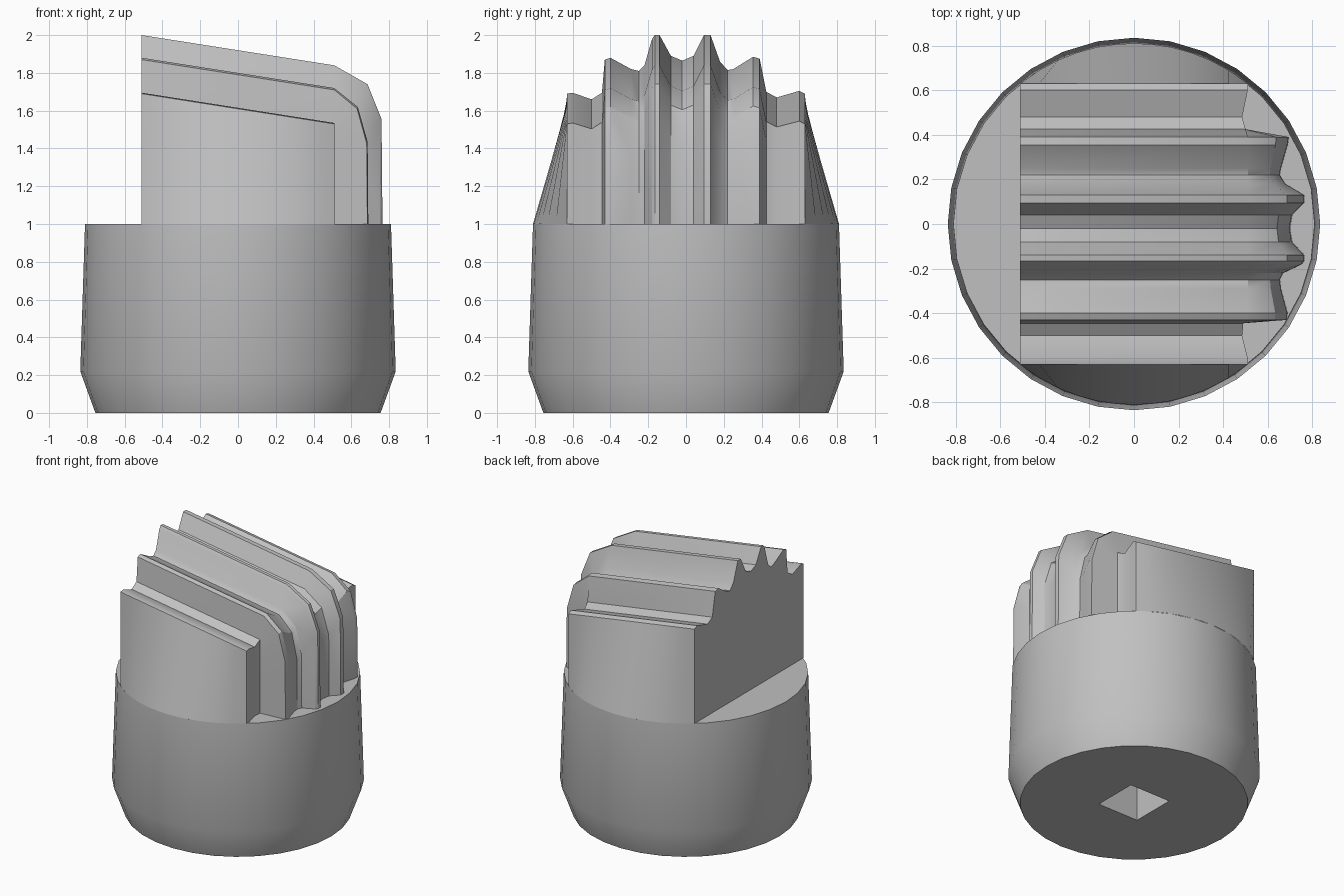
import bpy, bmesh, math

old = bpy.data.objects.get("Cube")
if old:
    bpy.data.objects.remove(old, do_unlink=True)

# Single grey material
grey = bpy.data.materials.new("plain grey")
grey.use_nodes = True
colour = (0.53, 0.53, 0.53, 1)
grey.diffuse_color = colour
grey.node_tree.nodes["Principled BSDF"].inputs["Base Color"].default_value = colour


def make_object(name, bm):
    bmesh.ops.remove_doubles(bm, verts=bm.verts, dist=0.0005)
    bmesh.ops.recalc_face_normals(bm, faces=bm.faces)
    mesh = bpy.data.meshes.new(name)
    bm.to_mesh(mesh)
    bm.free()
    mesh.materials.append(grey)
    ob = bpy.data.objects.new(name, mesh)
    bpy.context.collection.objects.link(ob)
    return ob


def activate(ob):
    bpy.ops.object.select_all(action='DESELECT')
    ob.select_set(True)
    bpy.context.view_layer.objects.active = ob


RIM = 0.81      # radius at the shoulder
SHOULDER = 1.0  # height of the shoulder
HALF = 0.51     # half length of the flat flanks
SIDES = 32

# Round base: stacked rings with caps
bm = bmesh.new()
rings = []
for r, z in ((0.755, 0), (0.835, 0.22), (RIM, SHOULDER)):
    rings.append([bm.verts.new((r * math.cos(math.tau * i / SIDES),
                                r * math.sin(math.tau * i / SIDES), z))
                  for i in range(SIDES)])
for low, high in zip(rings, rings[1:]):
    for i in range(SIDES):
        j = (i + 1) % SIDES
        bm.faces.new((low[i], low[j], high[j], high[i]))
bm.faces.new(rings[0])
bm.faces.new(rings[-1])
base = make_object("round_base", bm)

# Square socket cut into the underside
bpy.ops.mesh.primitive_cube_add(size=1, location=(0, 0, 0.2))
cutter = bpy.context.object
cutter.name = "socket_cutter"
cutter.scale = (0.33, 0.33, 0.7)
cutter.hide_render = True
cutter.data.materials.append(grey)
cut = base.modifiers.new("socket", 'BOOLEAN')
cut.object = cutter
cut.operation = 'DIFFERENCE'
cut.solver = 'EXACT'
activate(base)
bpy.ops.object.modifier_apply(modifier=cut.name)
bpy.data.objects.remove(cutter, do_unlink=True)

# Ridge cross-section: y, height at the tall end, reach in x
EDGE = math.sqrt(RIM ** 2 - HALF ** 2)
profile = [
    (-EDGE, 1.69, HALF), (-0.60, 1.695, HALF), (-0.50, 1.66, 0.485), (-0.445, 1.695, 0.49),
    (-0.43, 1.87, 0.685), (-0.40, 1.88, 0.69), (-0.29, 1.82, 0.66), (-0.25, 1.81, 0.655),
    (-0.22, 1.84, 0.67), (-0.18, 1.98, 0.755), (-0.165, 2.0, 0.765), (-0.14, 2.0, 0.765),
    (-0.08, 1.89, 0.71), (-0.02, 1.865, 0.70), (0.04, 1.89, 0.71), (0.095, 2.0, 0.765),
    (0.13, 2.0, 0.765), (0.18, 1.86, 0.68), (0.22, 1.815, 0.655), (0.25, 1.82, 0.66),
    (0.355, 1.885, 0.69), (0.39, 1.875, 0.695), (0.425, 1.70, 0.50), (0.48, 1.67, 0.485),
    (0.60, 1.705, HALF), (EDGE, 1.69, HALF)]


def slope(height, x):
    return height - 0.157 * (x + HALF)


def ridge_path(y, height, reach):
    # Sloping top, two bends, then straight down to the shoulder
    start = min(HALF, reach)
    top = slope(height, start)
    d = reach - start
    return [(-HALF, y, height), (start, y, top), (start + 0.69 * d, y, top - 0.10),
            (start + 0.98 * d, y, top - 0.285), (reach, y, SHOULDER)]


bm = bmesh.new()
paths = [[bm.verts.new(p) for p in ridge_path(*row)] for row in profile]
for a, b in zip(paths, paths[1:]):
    for k in range(len(a) - 1):
        bm.faces.new((a[k], a[k + 1], b[k + 1], b[k]))

# Bulging flanks: straight along the top, round along the shoulder
STEPS = 12
feet = []
for side, row in ((-1, profile[0]), (1, profile[-1])):
    top, foot = [], []
    for i in range(STEPS + 1):
        x = -HALF + 2 * HALF * i / STEPS
        top.append(bm.verts.new((x, side * EDGE, slope(row[1], x))))
        foot.append(bm.verts.new((x, side * math.sqrt(RIM ** 2 - x * x), SHOULDER)))
    for i in range(STEPS):
        bm.faces.new((top[i], top[i + 1], foot[i + 1], foot[i]))
    feet.append(foot)

# Flat upright face at the tall end
bm.faces.new([p[0] for p in paths] + [feet[1][0], feet[0][0]])
block = make_object("ridged_block", bm)

for ob in (base, block):
    activate(ob)
    bpy.ops.object.shade_smooth_by_angle(angle=math.radians(30))
